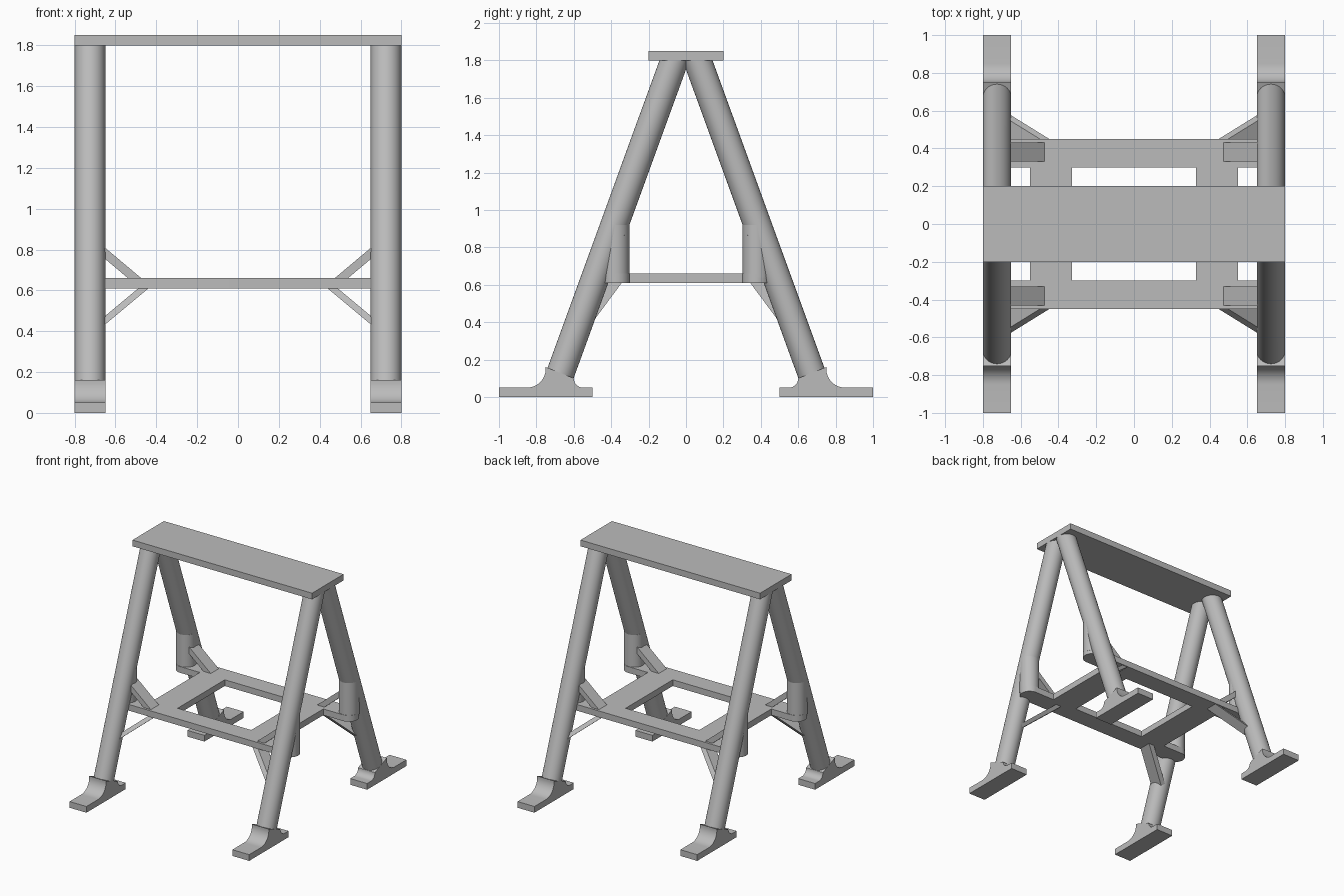
import bpy, bmesh, math
from mathutils import Vector

if "Cube" in bpy.data.objects:
    bpy.data.objects.remove(bpy.data.objects["Cube"])

grey = bpy.data.materials.new("plain grey")
grey.diffuse_color = (0.5, 0.5, 0.5, 1)
grey.use_nodes = True
grey.node_tree.nodes["Principled BSDF"].inputs["Base Color"].default_value = grey.diffuse_color


def loft(name, ring_a, ring_b):
    """Closed solid between two matching rings of points."""
    bm = bmesh.new()
    a = [bm.verts.new(p) for p in ring_a]
    b = [bm.verts.new(p) for p in ring_b]
    n = len(a)
    bm.faces.new(a)
    bm.faces.new(b)
    for i in range(n):
        j = (i + 1) % n
        bm.faces.new((a[i], a[j], b[j], b[i]))
    bmesh.ops.recalc_face_normals(bm, faces=bm.faces)
    me = bpy.data.meshes.new(name)
    bm.to_mesh(me)
    bm.free()
    me.shade_smooth()
    me.set_sharp_from_angle(angle=math.radians(30))
    me.materials.append(grey)
    ob = bpy.data.objects.new(name, me)
    bpy.context.collection.objects.link(ob)
    return ob


def arc(cy, cz, r, start, end, n=10):
    return [(cy + r * math.cos(math.radians(start + (end - start) * i / n)),
             cz + r * math.sin(math.radians(start + (end - start) * i / n)))
            for i in range(n + 1)]


def rect(x0, x1, y0, y1, z):
    return [Vector(p) for p in ((x0, y0, z), (x1, y0, z), (x1, y1, z), (x0, y1, z))]


# top board
loft("top_board", rect(-0.8, 0.8, -0.2, 0.2, 1.8), rect(-0.8, 0.8, -0.2, 0.2, 1.85))

LEG_X, R, SEG = 0.725, 0.075, 48
TILT = math.radians(20)
axis = Vector((0, -math.sin(TILT), math.cos(TILT)))
across = Vector((0, math.cos(TILT), math.sin(TILT)))
angles = [2 * math.pi * i / SEG for i in range(SEG)]

# leg: square cut at the foot, level cut under the board
foot_end = Vector((LEG_X, 0.679, 0.105))
leg_low = [foot_end + Vector((R * math.cos(t), 0, 0)) + across * R * math.sin(t) for t in angles]
leg_high = [p + axis * ((1.805 - p.z) / axis.z) for p in leg_low]

# upright post under the leg
post_low = [Vector((LEG_X + R * math.cos(t), 0.378 + R * math.sin(t), 0.64)) for t in angles]
post_high = [Vector((p.x, p.y, 0.92)) for p in post_low]

# foot profile in y, z with a fillet on both sides of the socket
foot = [(0.5, 0), (1.0, 0), (1.0, 0.05)] + arc(0.85, 0.15, 0.10, 270, 174)
foot += arc(0.55, 0.10, 0.05, 0, -90) + [(0.5, 0.05)]
foot_in = [Vector((0.65, y, z)) for y, z in foot]
foot_out = [Vector((0.8, y, z)) for y, z in foot]

# braces above and below the frame
up_low = rect(0.468, 0.533, 0.33, 0.432, 0.655)
up_high = [p + Vector((0.25, 0, 0.21)) for p in up_low]
down_high = rect(0.432, 0.482, 0.34, 0.44, 0.615)
down_low = [p + Vector((0.27, 0.167, -0.225)) for p in down_high]

parts = {"leg": (leg_low, leg_high), "leg_post": (post_low, post_high),
         "foot": (foot_in, foot_out), "upper_brace": (up_low, up_high),
         "lower_brace": (down_low, down_high)}
for sx, side in ((-1, "left"), (1, "right")):
    for sy, end in ((-1, "front"), (1, "back")):
        for part, rings in parts.items():
            mirrored = [[(p.x * sx, p.y * sy, p.z) for p in ring] for ring in rings]
            loft(f"{end}_{side}_{part}", *mirrored)

# lower frame: one flat outline with rounded ends and a centre opening
quarter = [(0.55, 0.30)] + arc(LEG_X, 0.375, R, -90, 90, 24)
outline = quarter + [(-x, y) for x, y in reversed(quarter)]
outline += [(-x, -y) for x, y in outline]
opening = [(-0.328, -0.30), (-0.328, 0.30), (0.328, 0.30), (0.328, -0.30)]
cu = bpy.data.curves.new("lower_frame", 'CURVE')
cu.dimensions = '2D'
cu.fill_mode = 'BOTH'
cu.extrude = 0.025
for loop in (outline, opening):
    sp = cu.splines.new('POLY')
    sp.points.add(len(loop) - 1)
    for pt, (x, y) in zip(sp.points, loop):
        pt.co = (x, y, 0, 1)
    sp.use_cyclic_u = True
cu.materials.append(grey)
frame = bpy.data.objects.new("lower_frame", cu)
frame.location.z = 0.635
bpy.context.collection.objects.link(frame)
bpy.context.view_layer.objects.active = frame
frame.select_set(True)
bpy.ops.object.convert(target='MESH')
bpy.ops.object.shade_smooth_by_angle(angle=math.radians(30))
